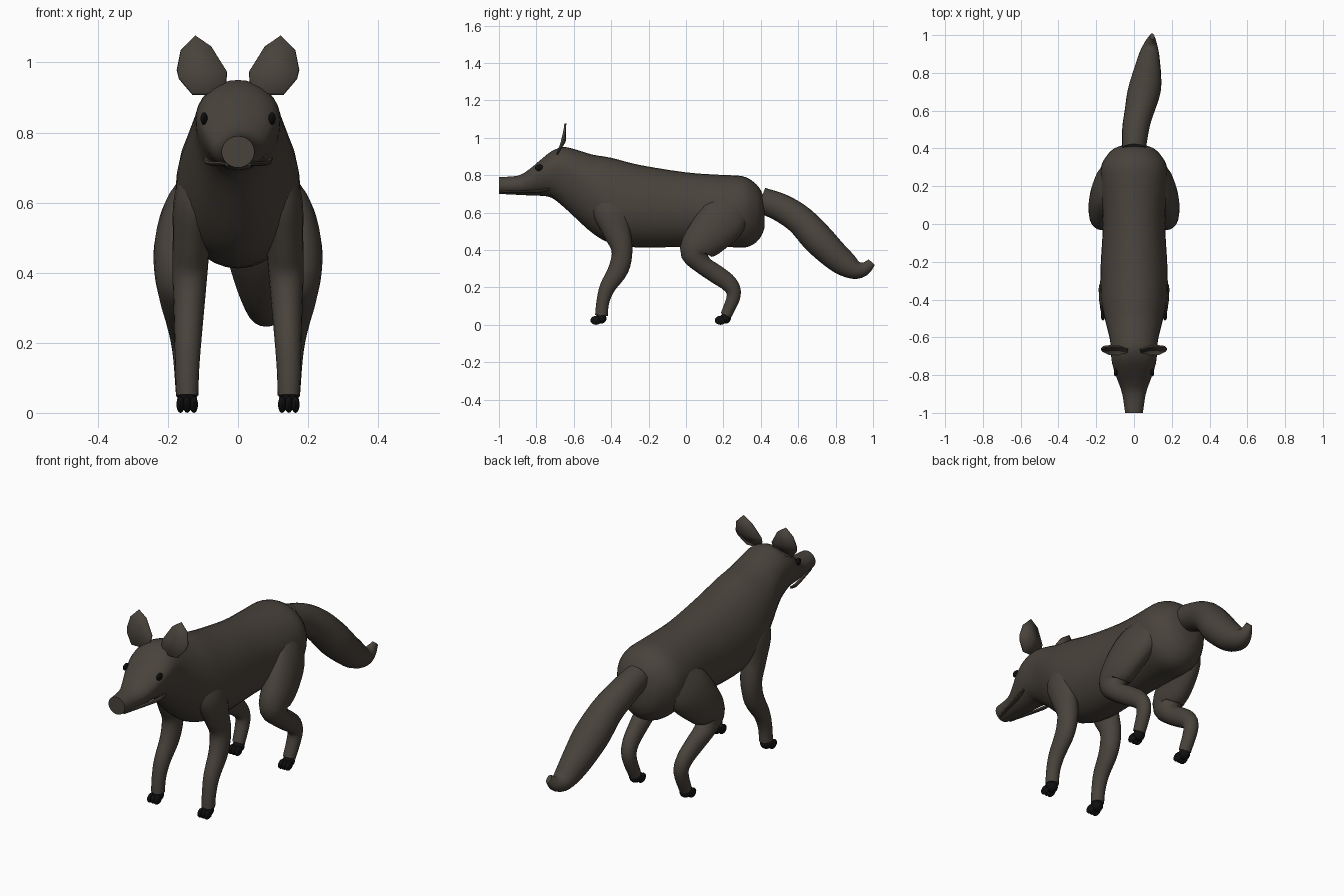
import bpy, bmesh, math
from mathutils import Vector

cube = bpy.data.objects.get("Cube")
if cube:
    bpy.data.objects.remove(cube)


def material(name, color):
    mat = bpy.data.materials.new(name)
    mat.use_nodes = True
    mat.diffuse_color = color
    shader = next(n for n in mat.node_tree.nodes if n.type == 'BSDF_PRINCIPLED')
    shader.inputs["Base Color"].default_value = color
    shader.inputs["Roughness"].default_value = 0.9
    return mat


FUR = material("dark_brown_fur", (0.066, 0.055, 0.044, 1))
BLACK = material("black", (0.005, 0.005, 0.005, 1))
parts = []


def finish(name, bm, mat, mirrored=False):
    """Turn a bmesh into an object, mirrored across x when it is a paired part."""
    bmesh.ops.recalc_face_normals(bm, faces=bm.faces)
    mesh = bpy.data.meshes.new(name)
    bm.to_mesh(mesh)
    bm.free()
    mesh.materials.append(mat)
    obj = bpy.data.objects.new(name, mesh)
    bpy.context.collection.objects.link(obj)
    if mirrored:
        mirror = obj.modifiers.new("mirror", 'MIRROR')
        mirror.use_mirror_merge = False
    parts.append(obj)
    return obj


def refine(rows, steps):
    """Pass a smooth Catmull-Rom spline through rows of numbers."""
    out = []
    for i in range(len(rows) - 1):
        a, b, c, d = (rows[max(0, min(len(rows) - 1, i + k))] for k in (-1, 0, 1, 2))
        for s in range(steps):
            t = s / steps
            out.append([0.5 * (2 * q + (r - p) * t + (2 * p - 5 * q + 4 * r - w) * t * t
                               + (3 * q - p - 3 * r + w) * t ** 3)
                        for p, q, r, w in zip(a, b, c, d)])
    return out + [list(rows[-1])]


def skin(rings):
    """Bridge rings of points into a capped surface."""
    bm = bmesh.new()
    loops = [[bm.verts.new(p) for p in ring] for ring in rings]
    n = len(loops[0])
    for a, b in zip(loops, loops[1:]):
        for i in range(n):
            j = (i + 1) % n
            bm.faces.new((a[i], a[j], b[j], b[i]))
    bm.faces.new(loops[0])
    bm.faces.new(loops[-1])
    return bm


def angles(n):
    return [math.tau * i / n for i in range(n)]


def limb(name, rows, mat=FUR, mirrored=True, sides=20, steps=4):
    """Tube along x, y, z with a sideways and a fore-aft radius."""
    rows = refine(rows, steps)
    pts = [Vector(r[:3]) for r in rows]
    rings = []
    for i, (p, row) in enumerate(zip(pts, rows)):
        tangent = pts[min(i + 1, len(pts) - 1)] - pts[max(i - 1, 0)]
        side = Vector((1, 0, 0))
        up = tangent.cross(side).normalized()
        rings.append([p + side * row[3] * math.cos(a) + up * row[4] * math.sin(a)
                      for a in angles(sides)])
    return finish(name, skin(rings), mat, mirrored)


def ellipsoid(bm, center, radii):
    made = bmesh.ops.create_uvsphere(bm, u_segments=14, v_segments=10, radius=1)
    for v in made["verts"]:
        v.co = Vector(c + r * k for c, r, k in zip(center, radii, v.co))


# Head and body: y, top, height of widest point, bottom, half width
body = [
    (-1, .79, .745, .70, .047), (-.9, .797, .748, .695, .062),
    (-.84, .83, .77, .692, .082), (-.78, .88, .81, .69, .104),
    (-.72, .927, .835, .68, .119), (-.66, .95, .835, .635, .122),
    (-.6, .94, .80, .58, .13), (-.5, .91, .72, .49, .155),
    (-.4, .893, .65, .435, .175), (-.25, .855, .62, .413, .178),
    (0, .815, .61, .418, .165), (.18, .802, .61, .42, .175),
    (.3, .795, .62, .412, .175), (.36, .765, .62, .43, .145),
    (.4, .72, .61, .47, .105), (.42, .66, .59, .52, .05)]
rings = []
for y, top, mid, low, w in refine(body, 3):
    rings.append([(w * math.cos(a), y,
                   mid + math.sin(a) * (top - mid if math.sin(a) > 0 else mid - low))
                  for a in angles(32)])
finish("body", skin(rings), FUR)

# Legs: x, y, z, sideways radius, fore-aft radius
limb("front_legs", [
    (.09, -.42, .74, .05, .07), (.12, -.40, .62, .062, .10),
    (.132, -.37, .50, .054, .075), (.137, -.342, .40, .05, .056),
    (.14, -.36, .30, .044, .054), (.143, -.42, .20, .038, .042),
    (.145, -.445, .12, .034, .034), (.145, -.452, .05, .032, .034)])
limb("hind_legs", [
    (.10, .27, .68, .05, .08), (.14, .21, .58, .07, .125),
    (.165, .12, .48, .074, .115), (.172, .05, .395, .066, .085),
    (.172, .085, .325, .052, .052), (.165, .16, .272, .043, .05),
    (.157, .232, .218, .038, .045), (.15, .255, .155, .035, .037),
    (.146, .213, .05, .031, .03)])

# Tail curving down and to one side
limb("tail", [
    (0, .40, .668, .063, .068), (.01, .51, .625, .072, .075),
    (.032, .61, .56, .08, .079), (.053, .70, .465, .088, .085),
    (.066, .78, .385, .078, .078), (.074, .845, .33, .065, .069),
    (.08, .905, .295, .052, .051), (.087, .955, .30, .034, .036),
    (.096, .993, .335, .012, .022)], mirrored=False)

# Paws: a pad with three toes
for name, y in (("front_paws", -.455), ("hind_paws", .21)):
    bm = bmesh.new()
    ellipsoid(bm, (.145, y, .034), (.03, .03, .028))
    for dx in (-.019, 0, .019):
        ellipsoid(bm, (.145 + dx, y - .026, .024), (.012, .03, .024))
    finish(name, bm, BLACK, True)

# Eyes
bm = bmesh.new()
ellipsoid(bm, (.097, -.785, .84), (.01, .022, .018))
finish("eyes", bm, BLACK, True)

# Lips along each side of the muzzle
limb("lips", [
    (.03, -.985, .71, .008, .006), (.048, -.92, .712, .009, .007),
    (.066, -.85, .712, .01, .007), (.084, -.78, .715, .01, .008),
    (.094, -.73, .726, .005, .006)], sides=8)

# Ears: cupped leaves, leaning back toward the tip
outline = [(.122, 1.077), (.163, 1.035), (.174, .98), (.168, .955), (.13, .91),
           (.063, .91), (.034, .945), (.032, .974), (.077, 1.046)]
bm = bmesh.new()


def ear_vertex(x, z, cup):
    lean = (z - .91) / .167
    return bm.verts.new((x, -.69 + .075 * lean - .03 * lean ** 2 + cup, z))


rim = [ear_vertex(x, z, 0) for x, z in outline]
center = ear_vertex(.105, .98, .016)
for i, v in enumerate(rim):
    bm.faces.new((v, rim[(i + 1) % len(rim)], center))
ears = finish("ears", bm, FUR, True)
solid = ears.modifiers.new("thickness", 'SOLIDIFY')
solid.thickness = 0.01
solid.offset = 0

# Smooth shading with sharp rims kept
bpy.ops.object.select_all(action='DESELECT')
for obj in parts:
    obj.select_set(True)
bpy.context.view_layer.objects.active = parts[0]
bpy.ops.object.shade_smooth_by_angle(angle=math.radians(40))
